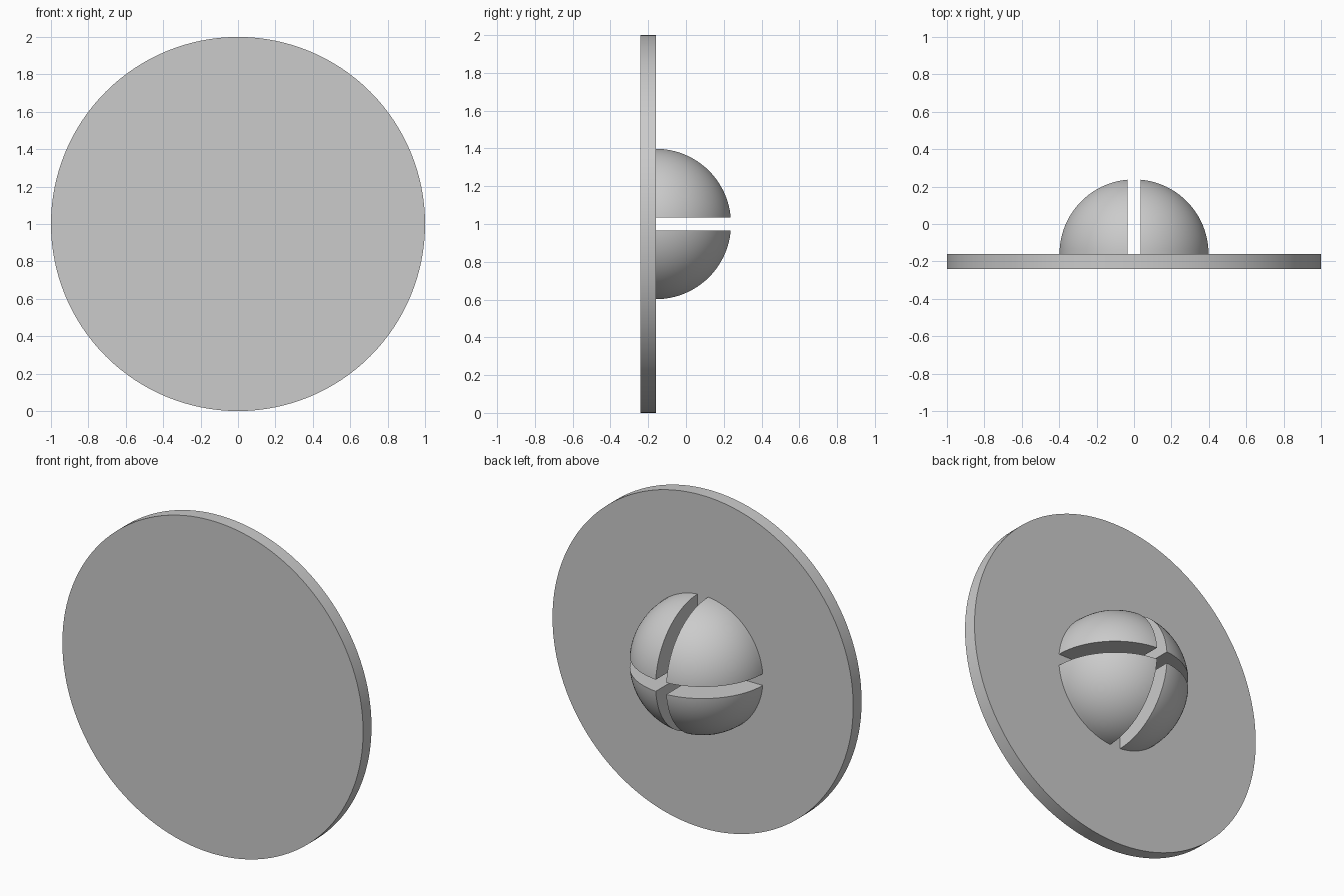
import bpy
import bmesh
import math
from mathutils import Matrix, Vector

DISC_RADIUS = 1.0
DISC_THICKNESS = 0.08
DOME_RADIUS = 0.4
SLOT_HALF = 0.035
BACK_Y = -0.16
CENTRE = Vector((0, BACK_Y, 1))

cube = bpy.data.objects.get("Cube")
if cube:
    bpy.data.objects.remove(cube, do_unlink=True)

# Single grey material
grey = bpy.data.materials.new("plain grey")
grey.use_nodes = True
colour = (0.6, 0.6, 0.6, 1)
grey.diffuse_color = colour
grey.node_tree.nodes["Principled BSDF"].inputs["Base Color"].default_value = colour


def add_object(name, bm):
    bmesh.ops.recalc_face_normals(bm, faces=bm.faces[:])
    mesh = bpy.data.meshes.new(name)
    bm.to_mesh(mesh)
    bm.free()
    mesh.materials.append(grey)
    obj = bpy.data.objects.new(name, mesh)
    bpy.context.collection.objects.link(obj)
    bpy.ops.object.select_all(action="DESELECT")
    obj.select_set(True)
    bpy.context.view_layer.objects.active = obj
    bpy.ops.object.shade_smooth_by_angle(angle=math.radians(30))
    return obj


def cut(bm, point, normal):
    """Discard everything behind the plane and cap the opening."""
    result = bmesh.ops.bisect_plane(
        bm, geom=bm.verts[:] + bm.edges[:] + bm.faces[:], dist=1e-5,
        plane_co=point, plane_no=normal, clear_inner=True)
    rim = [e for e in result["geom_cut"] if isinstance(e, bmesh.types.BMEdge)]
    bmesh.ops.holes_fill(bm, edges=rim, sides=0)


turn = Matrix.Rotation(math.radians(90), 4, "X")

# Upright round plate
bm = bmesh.new()
bmesh.ops.create_cone(
    bm, cap_ends=True, segments=128, radius1=DISC_RADIUS, radius2=DISC_RADIUS,
    depth=DISC_THICKNESS,
    matrix=Matrix.Translation(CENTRE - Vector((0, DISC_THICKNESS / 2, 0))) @ turn)
add_object("round_plate", bm)

# Four dome quarters separated by a cross-shaped slot
for side, sx in (("left", 1), ("right", -1)):
    for level, sz in (("upper", 1), ("lower", -1)):
        bm = bmesh.new()
        bmesh.ops.create_uvsphere(bm, u_segments=96, v_segments=48,
                                  radius=DOME_RADIUS, matrix=turn)
        cut(bm, (0, 0, 0), (0, 1, 0))
        cut(bm, (sx * SLOT_HALF, 0, 0), (sx, 0, 0))
        cut(bm, (0, 0, sz * SLOT_HALF), (0, 0, sz))
        bmesh.ops.translate(bm, verts=bm.verts[:], vec=CENTRE)
        add_object(f"{level}_{side}_dome_quarter", bm)
